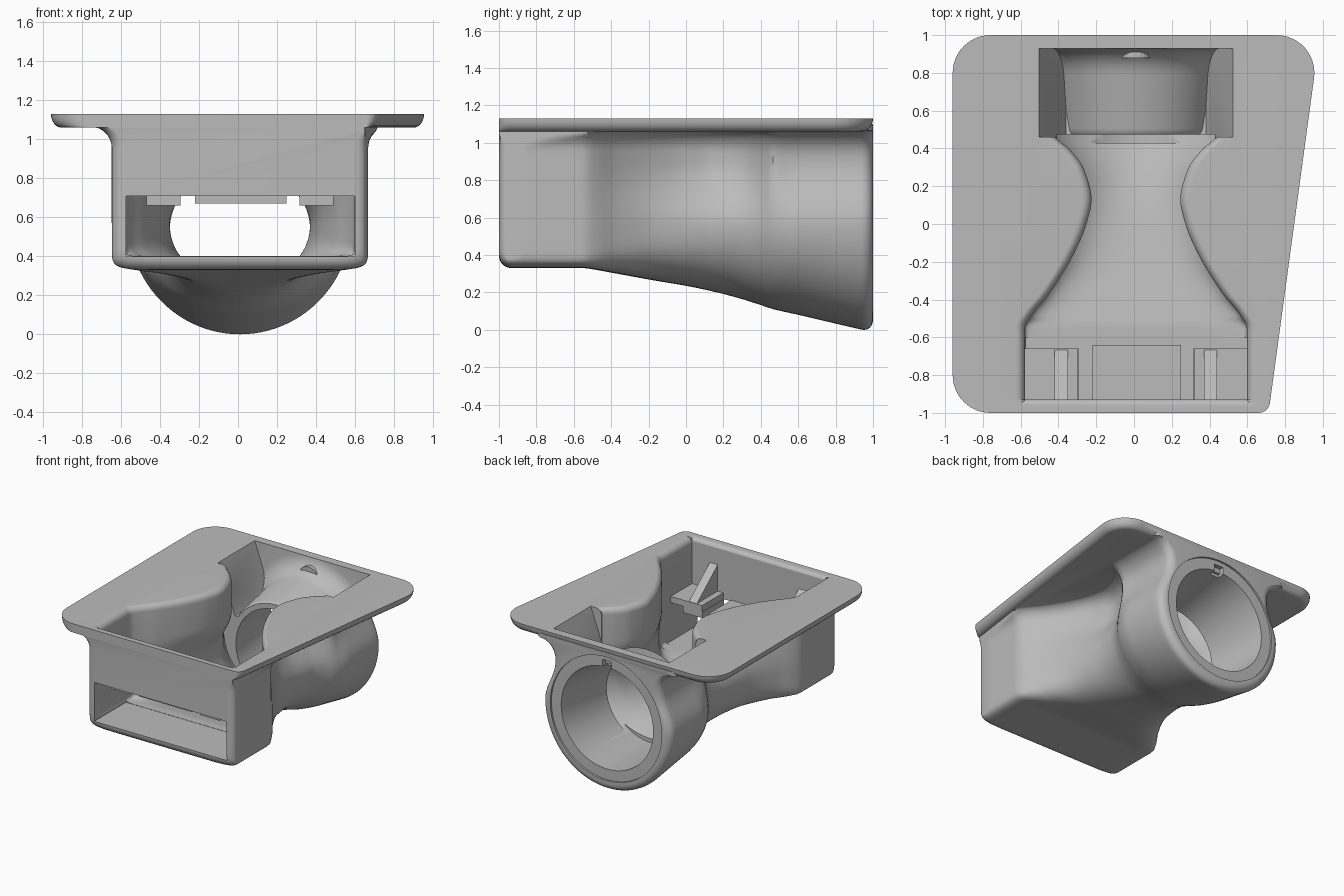
import bpy, bmesh
from math import sin, cos, pi, radians

if "Cube" in bpy.data.objects:
    bpy.data.objects.remove(bpy.data.objects["Cube"], do_unlink=True)

CX, TOP, WALL, ZM = 0.01, 1.13, 0.07, 0.57

grey = bpy.data.materials.new("plain grey")
grey.use_nodes = True
grey.diffuse_color = (0.5, 0.5, 0.5, 1)
grey.node_tree.nodes["Principled BSDF"].inputs["Base Color"].default_value = (0.5, 0.5, 0.5, 1)

# y, half width at top, half width at middle, outer floor height, corner squareness
STATIONS = [
    (-1.0, .588, .588, .33, 11), (-.55, .588, .588, .33, 11), (-.48, .55, .56, .32, 8),
    (-.37, .46, .49, .30, 5), (-.16, .33, .40, .262, 3), (0, .262, .37, .235, 2.5),
    (.13, .235, .36, .208, 2.2), (.29, .275, .375, .167, 2), (.4, .355, .42, .132, 2),
    (.46, .42, .46, .112, 2), (.6, .41, .5, .08, 2), (.93, .41, .5, .003, 2),
    (1.0, .41, .5, -.012, 2)]


def station(y, col):
    """Smooth monotone interpolation through one column of the stations."""
    ys = [s[0] for s in STATIONS]
    vs = [s[col] for s in STATIONS]
    slopes = [(vs[i + 1] - vs[i]) / (ys[i + 1] - ys[i]) for i in range(len(ys) - 1)]

    def tangent(i):
        if i == 0 or i == len(ys) - 1:
            return 0
        a, b = slopes[i - 1], slopes[i]
        return 2 * a * b / (a + b) if a * b > 0 else 0
    i = max(k for k in range(len(ys) - 1) if ys[k] <= y + 1e-9)
    h = ys[i + 1] - ys[i]
    t = (y - ys[i]) / h
    return (vs[i] * (1 + 2 * t) * (1 - t) ** 2 + tangent(i) * h * t * (1 - t) ** 2
            + vs[i + 1] * t * t * (3 - 2 * t) + tangent(i + 1) * h * t * t * (t - 1))


def half_section(w_top, w_mid, floor, n, flare, z_neck, z_flare, z_end):
    """Half profile: rounded floor, side wall drawing in, then an outward flare at the rim."""
    pts = []
    for k in range(25):
        a = pi / 2 * k / 24
        pts.append((w_mid * sin(a) ** (2 / n), ZM - (ZM - floor) * max(cos(a), 0) ** (2 / n)))
    for k in range(1, 11):
        t = k / 10
        pts.append((w_mid + (w_top - w_mid) * (1 - cos(pi * t)) / 2, ZM + (z_neck - ZM) * t))
    for k in range(9):
        a = pi / 2 * k / 8
        pts.append((w_top + flare * (1 - cos(a)), z_flare - flare + flare * sin(a)))
    pts.append((pts[-1][0], z_end))
    return pts


def loft(name, loops):
    bm = bmesh.new()
    rings = [[bm.verts.new(p) for p in loop] for loop in loops]
    for a, b in zip(rings, rings[1:]):
        for i in range(len(a)):
            j = (i + 1) % len(a)
            bm.faces.new((a[i], a[j], b[j], b[i]))
    bm.faces.new(rings[0])
    bm.faces.new(rings[-1])
    bmesh.ops.recalc_face_normals(bm, faces=bm.faces)
    me = bpy.data.meshes.new(name)
    bm.to_mesh(me)
    bm.free()
    ob = bpy.data.objects.new(name, me)
    bpy.context.collection.objects.link(ob)
    me.materials.append(grey)
    return ob


def full_loop(half, y, x_max=9):
    right = [(min(CX + x, x_max), y, z) for x, z in half]
    left = [(CX - x, y, z) for x, z in half[:0:-1]]
    return right + left


def circle(y, r, cz=ZM):
    return [(CX + r * cos(2 * pi * k / 64), y, cz + r * sin(2 * pi * k / 64)) for k in range(64)]


def bore_circle(y, extra):
    """Ring around the bore, which shrinks and drops towards the front."""
    taper = .05 * (1 - y) / .54
    return circle(y, .41 - taper + extra, ZM - taper)


def rect(x0, x1, y0, y1, z):
    return [(x0, y0, z), (x1, y0, z), (x1, y1, z), (x0, y1, z)]


def box(name, x0, x1, y0, y1, z0, z1):
    return loft(name, [rect(x0, x1, y0, y1, z) for z in (z0, z1)])


def combine(target, other, operation):
    mod = target.modifiers.new(operation.lower(), "BOOLEAN")
    mod.operation, mod.object, mod.solver = operation, other, "EXACT"
    bpy.context.view_layer.objects.active = target
    bpy.ops.object.modifier_apply(modifier=mod.name)
    bpy.data.objects.remove(other, do_unlink=True)


# Outer shell: box at the front, pinched neck, round tube at the back
EDGE = 0.065
arc = [pi / 2 * k / 6 for k in range(7)]
ends = [(-1 + EDGE * (1 - cos(a)), EDGE * (1 - sin(a))) for a in arc]
middle = [(-.93 + 1.86 * k / 60, 0) for k in range(1, 60)]
back = [(1 - EDGE * (1 - sin(a)), EDGE * (1 - cos(a))) for a in arc]
loops = []
for y, d in ends + middle + back:
    flare = .11 + .04 * min(1, max(0, y / .6))
    half = half_section(station(y, 1) + WALL - d, station(y, 2) + WALL - d,
                        station(y, 3) + d, station(y, 4), flare, .89, 1.065, 1.1)
    loops.append(full_loop(half, y, .66 + (y + .93) * .136))
housing = loft("housing", loops)

# Flange plate with one slanted side; the lower edge is rounded except at the front
SLANT = -7.7
CORNERS = [(-.76, -.8, .2, 180, 270), (.66, -.94, .06, 270, 360 + SLANT),
           (.755, .8, .2, SLANT, 90), (-.76, .8, .2, 90, 180)]
rings = []
for a in arc:
    inset, z = .055 * (1 - cos(a)), TOP - .07 * sin(a)
    ring = []
    for cx, cy, r, a0, a1 in CORNERS:
        y_inset = inset if cy > 0 else 0
        for k in range(13):
            t = radians(a0 + (a1 - a0) * k / 12)
            ring.append((cx + (r - inset) * cos(t), cy + (r - y_inset) * sin(t), z))
    rings.append(ring)
combine(housing, loft("flange", rings), "UNION")

# Hollow inside of the box and neck
loops = []
for k in range(61):
    y = -.93 + 1.405 * k / 60
    n = station(y, 4)
    half = half_section(station(y, 1), station(y, 2), station(y, 3) + WALL,
                        n * 2 if n > 10 else n, .05, .86, TOP, 1.3)
    loops.append(full_loop(half, y))
combine(housing, loft("cavity", loops), "DIFFERENCE")

# Rolled rim along the front of the opening
rim = [(.04 * (1 - cos(a)), TOP - .05 + .05 * sin(a)) for a in arc] + [(.04, 1.3)]
combine(housing, loft("front_rim", [rect(CX - .58 - d, CX + .58 + d, -.925 - d, -.75, z)
                                    for d, z in rim]), "DIFFERENCE")

# Sloping pocket in the flange, leaving the round roof of the tube inside it
pocket = loft("pocket", [rect(CX - w, CX + w, .46, y1, z) for w, y1, z in
                         ((.37, .93, .74), (.513, .93, TOP), (.513, .93, 1.3))])
front_edge = [bore_circle(.455 + .05 * (1 - cos(a)), .01 + .04 * sin(a)) for a in arc]
cove = [bore_circle(.79 + .14 * sin(a), .05 + .12 * (1 - cos(a))) for a in arc]
combine(pocket, loft("roof", front_edge + cove), "DIFFERENCE")
combine(housing, pocket, "DIFFERENCE")

# Tapering bore through the tube, a shallow recess around it and a keyway at its top
combine(housing, loft("bore", [bore_circle(y, 0) for y in (.43, 1.1)]), "DIFFERENCE")
combine(housing, loft("recess", [circle(y, .495) for y in (.985, 1.1)]), "DIFFERENCE")
combine(housing, box("keyway", CX - .04, CX + .04, .93, 1.1, .9, 1.03), "DIFFERENCE")

# Wide slot in the front wall
combine(housing, box("slot", -.575, .6, -1.1, -.6, .398, .71), "DIFFERENCE")

# Rounded cover over the keyway
loft("keyway_cover", [[(CX + .085 * cos(pi * k / 12), y, .99 + .085 * sin(pi * k / 12))
                       for k in range(13)] for y in (.88, .95)])

# Shelves, lips and gussets behind the front wall
box("centre_shelf", -.22, .25, -.94, -.64, .67, .72)
for side, s in (("right", -1), ("left", 1)):
    def span(a, b):
        return sorted((CX + s * a, CX + s * b))
    box(side + "_shelf", *span(.31, .59), -.94, -.66, .71, .76)
    box(side + "_lip", *span(.305, .48), -.93, -.66, .66, .71)
    x0, x1 = span(.36, .43)
    loft(side + "_gusset", [[(x, -.94, .755), (x, -.66, .755), (x, -.94, .98)] for x in (x0, x1)])

# Smooth curved faces, keep edges sharp
bpy.ops.object.select_all(action="DESELECT")
housing.select_set(True)
bpy.context.view_layer.objects.active = housing
bpy.ops.object.shade_smooth_by_angle(angle=radians(35))
